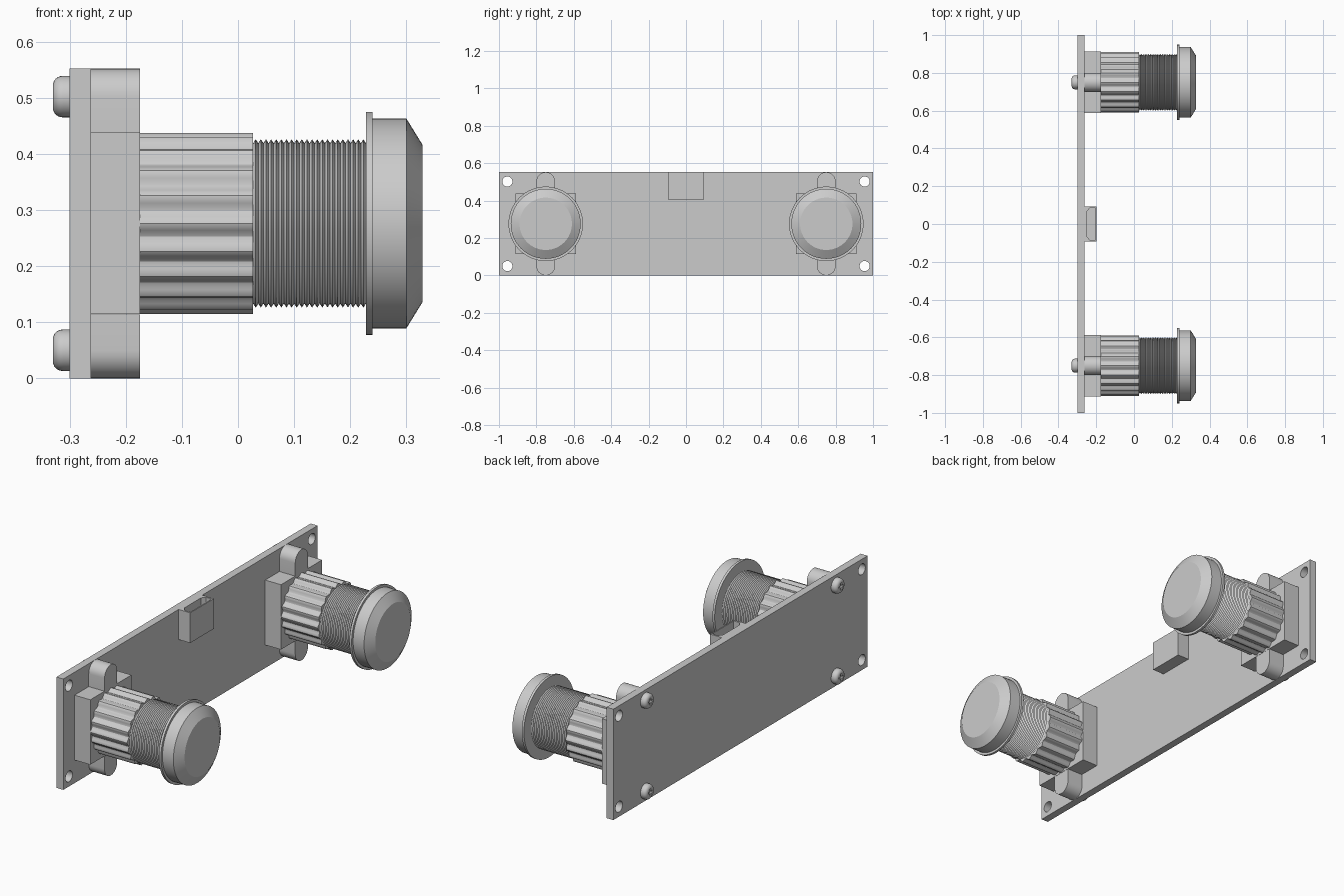
import bpy, bmesh, math
from math import pi, cos, sin
from mathutils import Matrix, Vector

if "Cube" in bpy.data.objects:
    bpy.data.objects.remove(bpy.data.objects["Cube"], do_unlink=True)

grey = bpy.data.materials.new("plain_grey")
grey.use_nodes = True
grey.diffuse_color = (0.6, 0.6, 0.6, 1)
grey.node_tree.nodes["Principled BSDF"].inputs["Base Color"].default_value = (0.6, 0.6, 0.6, 1)

MID = 0.276          # height of the lens axes
BACK, FACE = -0.30, -0.262   # plate surfaces
HOLDER = -0.175      # front of the lens holder


def finish(name, bm, smooth=True):
    bmesh.ops.recalc_face_normals(bm, faces=bm.faces)
    mesh = bpy.data.meshes.new(name)
    bm.to_mesh(mesh)
    bm.free()
    mesh.materials.append(grey)
    ob = bpy.data.objects.new(name, mesh)
    bpy.context.collection.objects.link(ob)
    if smooth:
        bpy.ops.object.select_all(action='DESELECT')
        ob.select_set(True)
        bpy.context.view_layer.objects.active = ob
        bpy.ops.object.shade_smooth_by_angle(angle=math.radians(30))
    return ob


def add_box(bm, x, y, z):
    lo, hi = Vector((x[0], y[0], z[0])), Vector((x[1], y[1], z[1]))
    bmesh.ops.create_cube(bm, size=1, matrix=Matrix.Translation((lo + hi) / 2)
                          @ Matrix.Diagonal((*(hi - lo), 1)))


def add_prism(bm, points, direction):
    """Extrude a closed outline along a vector."""
    face = bm.faces.new([bm.verts.new(p) for p in points])
    out = bmesh.ops.extrude_face_region(bm, geom=[face])["geom"]
    bmesh.ops.translate(bm, vec=direction,
                        verts=[v for v in out if isinstance(v, bmesh.types.BMVert)])


def add_lathe(bm, profile, y, z, segs, ripple=lambda a: 0):
    """Turn (x, radius) points about an axis parallel to x."""
    rings = []
    for x, r in profile:
        angles = [2 * pi * i / segs for i in range(segs)]
        rings.append([bm.verts.new((x, y + (r + ripple(a)) * cos(a), z + (r + ripple(a)) * sin(a)))
                      for a in angles])
    for a, b in zip(rings, rings[1:]):
        for i in range(segs):
            j = (i + 1) % segs
            bm.faces.new((a[i], a[j], b[j], b[i]))
    bm.faces.new(rings[0])
    bm.faces.new(rings[-1])


def cut(ob, cutter):
    cutter.hide_render = True
    cutter.hide_set(True)
    mod = ob.modifiers.new("cut", 'BOOLEAN')
    mod.object, mod.solver = cutter, 'EXACT'
    bpy.context.view_layer.update()
    deps = bpy.context.evaluated_depsgraph_get()
    mesh = bpy.data.meshes.new_from_object(ob.evaluated_get(deps))
    ob.modifiers.clear()
    ob.data = mesh
    bpy.data.objects.remove(cutter, do_unlink=True)


# Mounting plate with four corner holes
bm = bmesh.new()
add_box(bm, (BACK, FACE), (-1, 1), (0, 2 * MID))
plate = finish("plate", bm, False)
bm = bmesh.new()
for y in (-0.955, 0.955):
    for z in (0.05, 0.502):
        add_lathe(bm, [(BACK - 0.1, 0.027), (FACE + 0.1, 0.027)], y, z, 32)
cut(plate, finish("hole_cutter", bm))

# Socket in the middle of the top edge, open upwards
bm = bmesh.new()
add_box(bm, (FACE, -0.198), (-0.093, 0.093), (0.402, 2 * MID))
socket = finish("socket", bm, False)
bm = bmesh.new()
outline = [(-0.204, -0.084), (-0.204, 0.084), (-0.235, 0.084),
           (-0.25, 0.066), (-0.25, -0.066), (-0.235, -0.084)]
add_prism(bm, [(x, y, 0.44) for x, y in outline], (0, 0, 0.2))
cut(socket, finish("socket_cutter", bm, False))

for side, y0 in (("left", 0.75), ("right", -0.75)):
    # Square holder block
    bm = bmesh.new()
    add_box(bm, (FACE, HOLDER), (y0 - 0.162, y0 + 0.162), (0.115, 0.438))
    finish("holder_block_" + side, bm, False)

    # Round-ended lugs above and below the block
    for level, s in (("upper", 1), ("lower", -1)):
        bm = bmesh.new()
        arc = [(y0 + 0.05 * cos(pi * i / 16), MID + s * (0.226 + 0.05 * sin(pi * i / 16)))
               for i in range(17)]
        outline = arc + [(y0 - 0.05, MID + s * 0.162), (y0 + 0.05, MID + s * 0.162)]
        add_prism(bm, [(FACE, y, z) for y, z in outline], (HOLDER - FACE, 0, 0))
        finish(f"lug_{level}_{side}", bm)

        # Domed screw head with a cross slot
        z0 = MID + s * 0.226
        bm = bmesh.new()
        dome = [(BACK - 0.012 - 0.018 * sin(pi / 2 * i / 6),
                 0.02 + 0.017 * cos(pi / 2 * i / 6)) for i in range(7)]
        add_lathe(bm, [(BACK, 0.037)] + dome, y0, z0, 32)
        screw = finish(f"screw_{level}_{side}", bm)
        for a, b in ((0.018, 0.005), (0.005, 0.018)):
            bm = bmesh.new()
            add_box(bm, (-0.4, -0.315), (y0 - a, y0 + a), (z0 - b, z0 + b))
            cut(screw, finish("slot_cutter", bm, False))

    # Fluted barrel
    bm = bmesh.new()
    add_lathe(bm, [(HOLDER, 0.155), (0.027, 0.155)], y0, MID, 160,
              lambda a: 0.006 * cos(20 * a))
    finish("barrel_" + side, bm)

    # Threaded neck
    bm = bmesh.new()
    turns, start, end = 22, 0.027, 0.228
    thread = [(start + (end - start) * i / (2 * turns), 0.150 if i % 2 else 0.143)
              for i in range(2 * turns + 1)]
    add_lathe(bm, thread, y0, MID, 64)
    finish("thread_" + side, bm)

    # Lens cap with flange and bevelled front
    bm = bmesh.new()
    add_lathe(bm, [(0.228, 0.199), (0.24, 0.199), (0.24, 0.187),
                   (0.30, 0.187), (0.329, 0.14)], y0, MID, 64)
    finish("lens_cap_" + side, bm)
